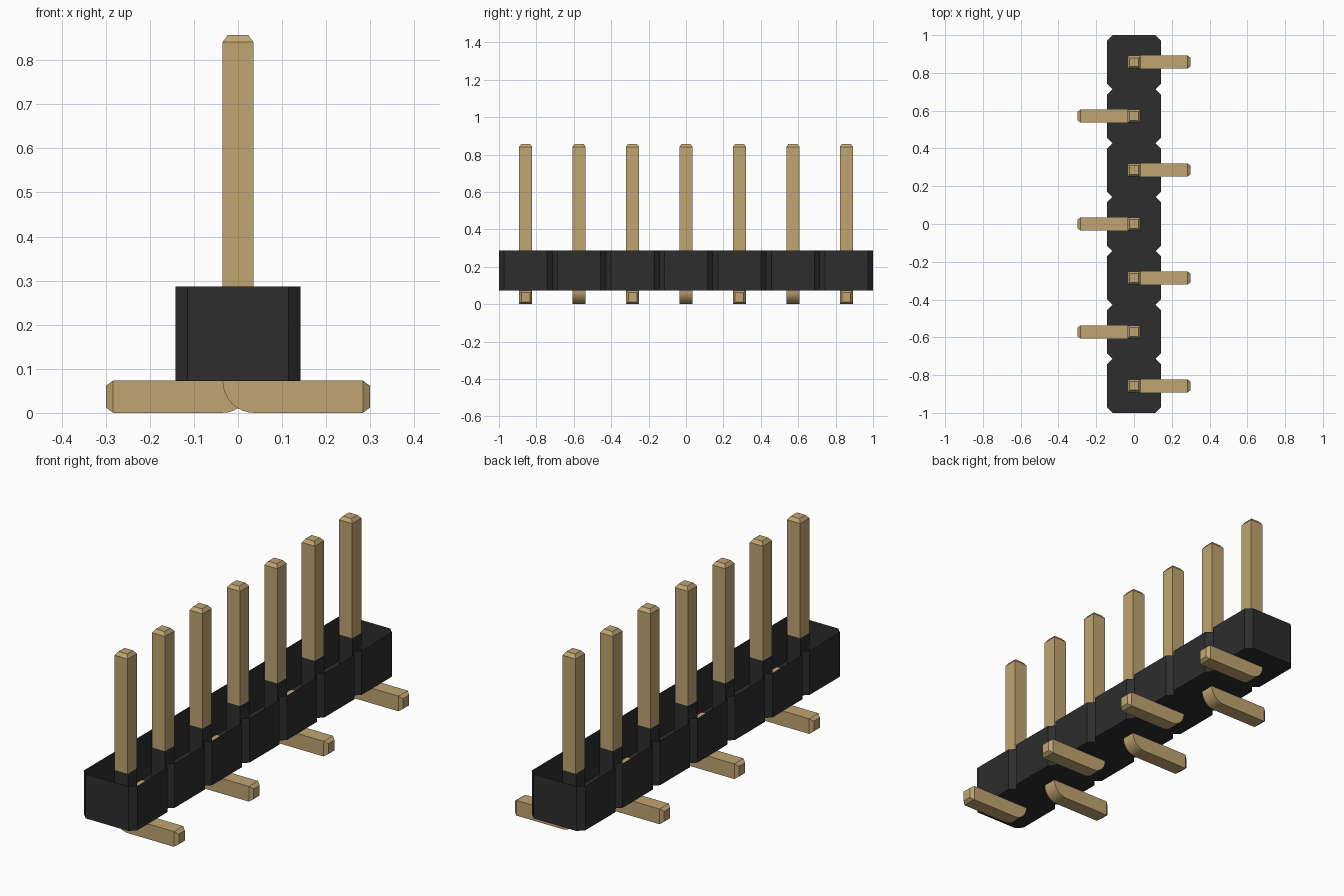
import bpy, bmesh, math

cube = bpy.data.objects.get("Cube")
if cube:
    bpy.data.objects.remove(cube, do_unlink=True)

COUNT = 7
PITCH = 2 / COUNT
HALF_X = 0.142           # half width of the housing
CH = 0.028               # chamfer and notch size
Z0, Z1 = 0.0725, 0.287   # housing floor and rim
W = 0.035                # half width of a pin
LEG_TOP = 0.0735


def material(name, rgb, metallic=0.0):
    m = bpy.data.materials.new(name)
    m.use_nodes = True
    m.diffuse_color = (*rgb, 1)
    m.node_tree.nodes["Principled BSDF"].inputs["Base Color"].default_value = (*rgb, 1)
    return m


black = material("black_plastic", (0.026, 0.026, 0.026))
gold = material("gold_metal", (0.53, 0.38, 0.17))


def finish(bm, name, mat):
    mesh = bpy.data.meshes.new(name)
    bm.to_mesh(mesh)
    bm.free()
    mesh.materials.append(mat)
    obj = bpy.data.objects.new(name, mesh)
    bpy.context.collection.objects.link(obj)
    return obj


def walls(bm, outline, z0, z1):
    """Raise vertical walls around an outline; return the lower ring."""
    low = [bm.verts.new((x, y, z0)) for x, y in outline]
    high = [bm.verts.new((x, y, z1)) for x, y in outline]
    n = len(outline)
    for i in range(n):
        j = (i + 1) % n
        bm.faces.new((low[i], low[j], high[j], high[i]))
    return low


# Housing: open tray with chamfered cells, one per pin
right = []
for i in range(COUNT):
    a, b = -1 + i * PITCH, -1 + (i + 1) * PITCH
    right += [(HALF_X - CH, a), (HALF_X, a + CH), (HALF_X, b - CH)]
right.append((HALF_X - CH, 1))
outline = right + [(-x, y) for x, y in reversed(right)]
bm = bmesh.new()
ring = walls(bm, outline, Z0, Z1)
bm.faces.new(list(reversed(ring)))
finish(bm, "housing", black)

# Square sleeves around the pins inside the housing
bm = bmesh.new()
S = W + 0.001
for i in range(COUNT):
    y = -1 + (i + 0.5) * PITCH
    walls(bm, [(-S, y - S), (S, y - S), (S, y + S), (-S, y + S)], Z0, Z1)
finish(bm, "pin_sleeves", black)


def make_pin(name):
    """Bent square pin: side profile extruded across, tips bevelled by insets."""
    R = 0.072
    arc = [(-W + R - R * math.cos(t), R - R * math.sin(t))
           for t in (math.pi / 2 * k / 8 for k in range(9))]
    profile = [(-W, 0.841)] + arc + [(0.283, 0), (0.283, LEG_TOP),
                                     (W, LEG_TOP), (W, 0.841)]
    bm = bmesh.new()
    face = bm.faces.new([bm.verts.new((x, -W, z)) for x, z in profile])
    ext = bmesh.ops.extrude_face_region(bm, geom=[face])
    verts = [v for v in ext["geom"] if isinstance(v, bmesh.types.BMVert)]
    bmesh.ops.translate(bm, verts=verts, vec=(0, 2 * W, 0))
    bmesh.ops.recalc_face_normals(bm, faces=bm.faces[:])
    bm.normal_update()
    tips = [f for f in bm.faces if f.calc_center_median().z > 0.84
            or f.calc_center_median().x > 0.28]
    bmesh.ops.inset_individual(bm, faces=tips, thickness=0.017, depth=0.0165)
    # The bend is smooth, everything else flat
    for f in bm.faces:
        c = f.calc_center_median()
        f.smooth = c.z < R and c.x < W and abs(f.normal.y) < 0.5
    for e in bm.edges:
        e.smooth = len(e.link_faces) == 2 and e.calc_face_angle(0) < math.radians(30)
    return finish(bm, name, gold)


# Pins: feet alternate between the two sides
first = make_pin("pin_1")
for i in range(COUNT):
    pin = first
    if i:
        pin = bpy.data.objects.new(f"pin_{i + 1}", first.data)
        bpy.context.collection.objects.link(pin)
    pin.location.y = -1 + (i + 0.5) * PITCH
    pin.rotation_euler.z = math.pi * (i % 2)
